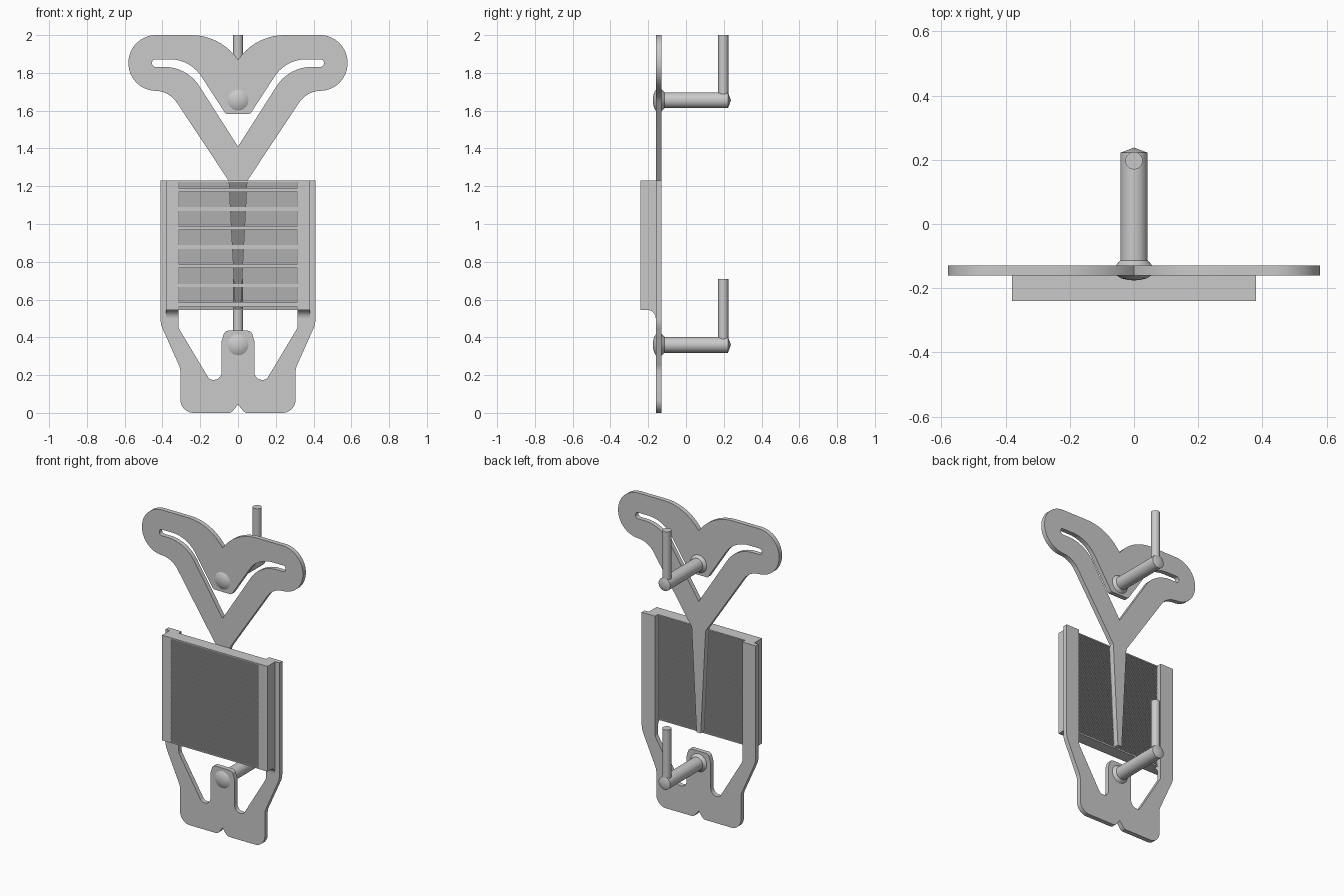
import bpy, bmesh
from math import pi, tan, sin
from mathutils import Vector, Matrix

old = bpy.data.objects.get("Cube")
if old:
    bpy.data.objects.remove(old, do_unlink=True)

SHADE = (0.59, 0.59, 0.59, 1)
grey = bpy.data.materials.new("satin grey")
grey.use_nodes = True
grey.diffuse_color = SHADE
grey.node_tree.nodes["Principled BSDF"].inputs["Base Color"].default_value = SHADE

FRONT, BACK = -0.16, -0.13      # sheet faces
TOP, BOTTOM = 1.23, 0.545       # slat stack
XZ = Matrix(((1, 0, 0), (0, 0, -1), (0, 1, 0))).to_4x4()
YZ = Matrix(((0, 0, 1), (1, 0, 0), (0, 1, 0))).to_4x4()


def add(name, mesh, angle=30):
    ob = bpy.data.objects.new(name, mesh)
    bpy.context.collection.objects.link(ob)
    mesh.materials.clear()
    mesh.materials.append(grey)
    bpy.ops.object.select_all(action='DESELECT')
    ob.select_set(True)
    bpy.context.view_layer.objects.active = ob
    bpy.ops.object.shade_smooth_by_angle(angle=angle * pi / 180)
    return ob


def rounded(points, steps=10):
    """Turn (a, b, radius) corners into a loop with true arcs."""
    out = []
    for i, (a, b, r) in enumerate(points):
        p = Vector((a, b))
        if r == 0:
            out.append(p)
            continue
        d1 = (Vector(points[i - 1][:2]) - p).normalized()
        d2 = (Vector(points[(i + 1) % len(points)][:2]) - p).normalized()
        half = d1.angle(d2) / 2
        t = r / tan(half)
        centre = p + (d1 + d2).normalized() * (r / sin(half))
        v1, v2 = p + d1 * t - centre, p + d2 * t - centre
        for k in range(steps + 1):
            spoke = v1.lerp(v2, k / steps).normalized()
            out.append(centre + spoke * r)
    return out


def mirrored(half):
    """Close a right-hand half outline over the centre line."""
    return half + [(-x, z, r) for x, z, r in reversed(half) if x > 0]


def sheet(name, loops, axes, lo, hi):
    """Filled outline, with holes, extruded between two depths."""
    cu = bpy.data.curves.new(name, 'CURVE')
    cu.dimensions, cu.fill_mode = '2D', 'BOTH'
    cu.extrude = (hi - lo) / 2
    for loop in loops:
        pts = rounded(loop)
        sp = cu.splines.new('POLY')
        sp.points.add(len(pts) - 1)
        for q, p in zip(sp.points, pts):
            q.co = (p.x, p.y, 0, 1)
        sp.use_cyclic_u = True
    tmp = bpy.data.objects.new(name + " outline", cu)
    bpy.context.collection.objects.link(tmp)
    bpy.context.view_layer.update()
    mesh = bpy.data.meshes.new_from_object(tmp.evaluated_get(bpy.context.evaluated_depsgraph_get()))
    bpy.data.objects.remove(tmp, do_unlink=True)
    shift = axes @ Vector((0, 0, 1))
    mid = (lo + hi) / 2
    mesh.transform(Matrix.Translation(Vector(abs(c) * mid for c in shift)) @ axes)
    bm = bmesh.new()
    bm.from_mesh(mesh)
    bmesh.ops.remove_doubles(bm, verts=bm.verts, dist=1e-5)
    bmesh.ops.recalc_face_normals(bm, faces=bm.faces)
    bm.to_mesh(mesh)
    bm.free()
    return add(name, mesh)


def lathe(name, profile, origin, axis):
    """Spin (radius, distance) pairs around an axis."""
    bm = bmesh.new()
    verts = [bm.verts.new((r, 0, h)) for r, h in profile]
    edges = [bm.edges.new(e) for e in zip(verts, verts[1:])]
    bmesh.ops.spin(bm, geom=verts + edges, cent=(0, 0, 0), axis=(0, 0, 1),
                   angle=2 * pi, steps=32, use_duplicate=False)
    bmesh.ops.remove_doubles(bm, verts=bm.verts, dist=1e-5)
    bmesh.ops.recalc_face_normals(bm, faces=bm.faces)
    turn = Vector((0, 0, 1)).rotation_difference(Vector(axis)).to_matrix().to_4x4()
    bm.transform(Matrix.Translation(origin) @ turn)
    mesh = bpy.data.meshes.new(name)
    bm.to_mesh(mesh)
    bm.free()
    return add(name, mesh)


def boxes(name, bounds):
    bm = bmesh.new()
    for lo, hi in bounds:
        lo, hi = Vector(lo), Vector(hi)
        m = Matrix.Translation((lo + hi) / 2) @ Matrix.Diagonal((*(hi - lo), 1))
        bmesh.ops.create_cube(bm, size=1, matrix=m)
    mesh = bpy.data.meshes.new(name)
    bm.to_mesh(mesh)
    bm.free()
    return add(name, mesh)


# Upper winged sheet with its V-shaped slot
wings = [(0, 1.87, 0), (0.1, 2, 0.3), (0.58, 2, 0.145), (0.58, 1.705, 0.145),
         (0.365, 1.705, 0.14), (0.05, TOP, 0)]
slot = [(0, 1.41, 0), (0.27, 1.832, 0.22), (0.455, 1.832, 0.018),
        (0.455, 1.872, 0.018), (0.253, 1.872, 0.2), (0.065, 1.583, 0.015)]
sheet("upper_sheet", [mirrored(wings), mirrored(slot)], XZ, FRONT, BACK)

# Tapered spine behind the slats
spine = [(0.05, TOP, 0), (0.015, BOTTOM + 0.01, 0)]
sheet("spine", [mirrored(spine)], XZ, -0.18, BACK)

# Lower forked sheet
fork = [(0, 0.045, 0), (0.035, 0, 0.03), (0.305, 0, 0.07), (0.305, 0.235, 0.09),
        (0.41, 0.47, 0.12), (0.41, TOP, 0), (0.315, TOP, 0), (0.315, 0.45, 0.05),
        (0.15, 0.175, 0.03), (0.087, 0.175, 0.04), (0.087, 0.38, 0.03),
        (0.07, 0.435, 0.025), (0, 0.435, 0)]
sheet("lower_sheet", [mirrored(fork)], XZ, FRONT, BACK)

# Side rails holding the slats, filleted into the lower sheet
rail = [(-0.24, TOP, 0), (-0.155, TOP, 0), (-0.155, 0.495, 0), (FRONT, 0.495, 0),
        (FRONT, BOTTOM, 0.045), (-0.24, BOTTOM, 0)]
for side, lo, hi in (("left", 0.315, 0.38), ("right", -0.38, -0.315)):
    sheet(side + "_rail", [rail], YZ, lo, hi)

# Stack of thin slats
count = 126
pitch = (TOP - BOTTOM) / count
boxes("slats", [((-0.316, -0.238, BOTTOM + i * pitch),
                 (0.316, -0.165, BOTTOM + (i + 0.6) * pitch)) for i in range(count)])
boxes("slat_end_bars", [((-0.316, -0.24, z), (0.316, FRONT, z + 0.008))
                        for z in (BOTTOM, TOP - 0.008)])

# Two bent hooks with domed heads
for place, z, tip in (("upper", 1.655, 2.0), ("lower", 0.36, 0.71)):
    lathe(place + "_hook_shank",
          [(0, -0.176), (0.02, -0.174), (0.04, -0.169), (0.055, FRONT), (0.058, -0.145),
           (0.058, BACK), (0.042, -0.113), (0.042, 0.222), (0, 0.238)],
          (0, 0, z), (0, 1, 0))
    lathe(place + "_hook_upright", [(0, z), (0.027, z), (0.027, tip), (0, tip)],
          (0, 0.197, 0), (0, 0, 1))
